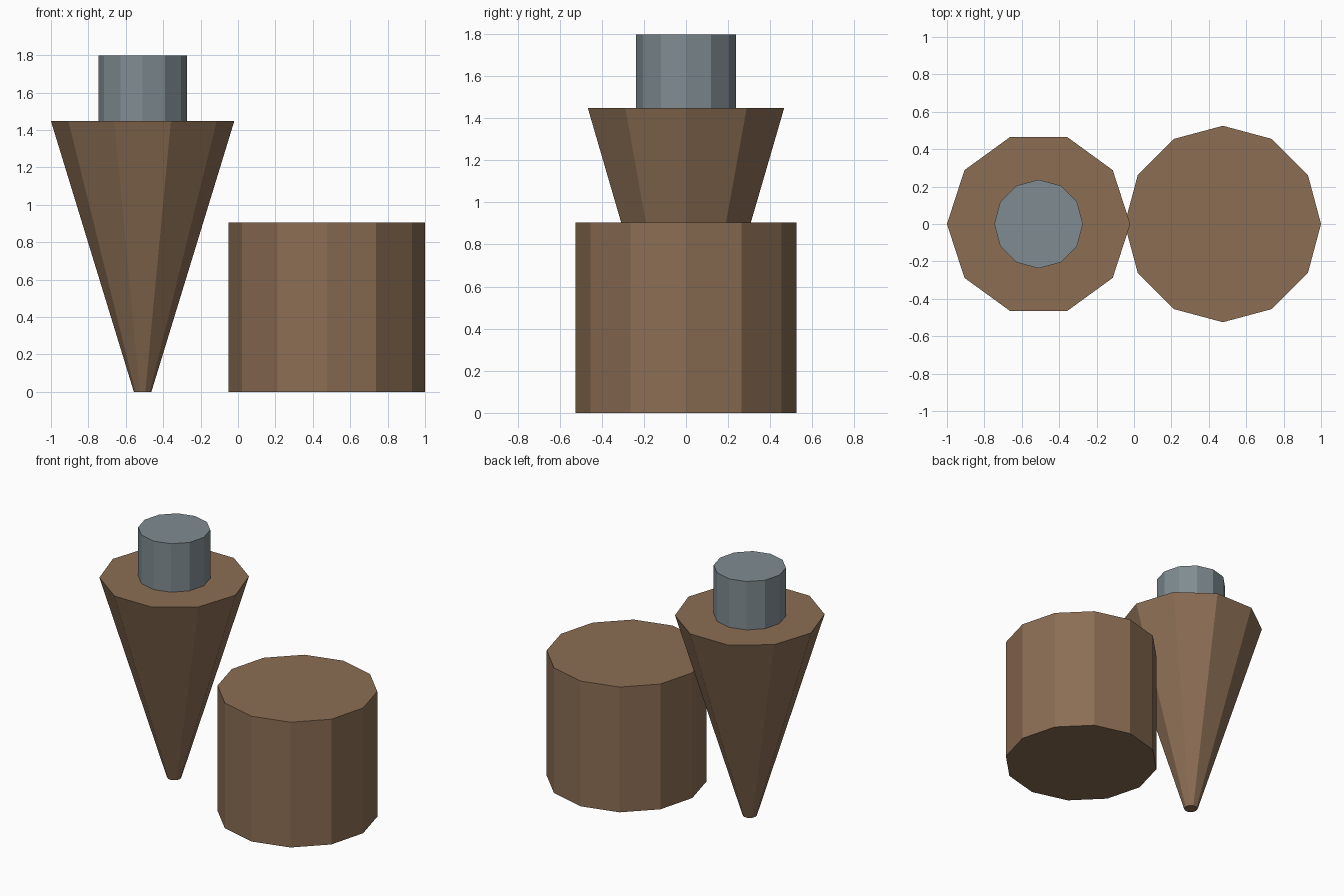
import bpy
import bmesh
from math import pi
from mathutils import Matrix

cube = bpy.data.objects.get("Cube")
if cube:
    bpy.data.objects.remove(cube, do_unlink=True)


def material(name, rgb):
    mat = bpy.data.materials.new(name)
    mat.use_nodes = True
    mat.diffuse_color = (*rgb, 1)
    mat.node_tree.nodes["Principled BSDF"].inputs["Base Color"].default_value = (*rgb, 1)
    return mat


def frustum(name, mat, sides, x, z_low, z_high, r_low, r_high):
    """Flat-shaded capped frustum with a corner pointing along +x."""
    bm = bmesh.new()
    place = Matrix.Translation((x, 0, (z_low + z_high) / 2)) @ Matrix.Rotation(pi / 2, 4, "Z")
    bmesh.ops.create_cone(bm, cap_ends=True, segments=sides, radius1=r_low,
                          radius2=r_high, depth=z_high - z_low, matrix=place)
    mesh = bpy.data.meshes.new(name)
    bm.to_mesh(mesh)
    bm.free()
    mesh.materials.append(mat)
    obj = bpy.data.objects.new(name, mesh)
    bpy.context.collection.objects.link(obj)
    return obj


brown = material("wood brown", (0.26, 0.155, 0.088))
grey = material("steel grey", (0.215, 0.262, 0.285))

# Tapered body with its round cap, and the drum beside it
frustum("tapered_body", brown, 10, -0.51, 0, 1.447, 0.047, 0.49)
frustum("top_cap", grey, 12, -0.51, 1.447, 1.797, 0.237, 0.237)
frustum("drum", brown, 12, 0.475, 0, 0.905, 0.525, 0.525)
